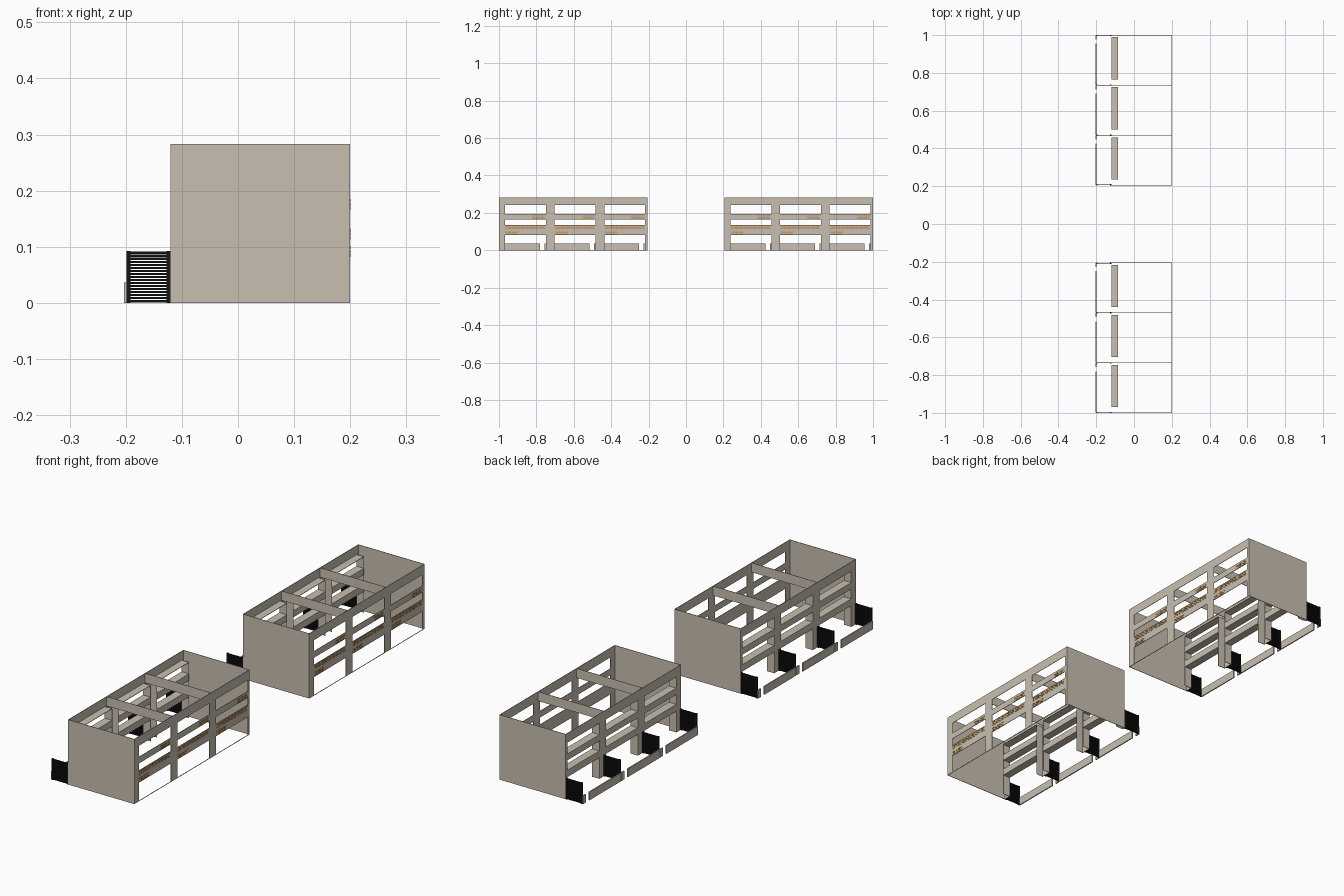
import bpy, bmesh

if "Cube" in bpy.data.objects:
    bpy.data.objects.remove(bpy.data.objects["Cube"])

def material(name, rgb):
    m = bpy.data.materials.new(name)
    m.diffuse_color = (*rgb, 1)
    m.use_nodes = True
    m.node_tree.nodes["Principled BSDF"].inputs["Base Color"].default_value = m.diffuse_color
    return m

BEIGE = material("beige wall", (0.58, 0.52, 0.44))
BLACK = material("black fence", (0.008, 0.008, 0.008))
BRICK = material("tan brick", (0.53, 0.32, 0.15))

def boxes(name, mat, spans):
    """One object from boxes given as (x0, x1, y0, y1, z0, z1)."""
    bm = bmesh.new()
    for x0, x1, y0, y1, z0, z1 in spans:
        verts = bmesh.ops.create_cube(bm, size=1)["verts"]
        for v in verts:
            v.co = (x0 if v.co.x < 0 else x1,
                    y0 if v.co.y < 0 else y1,
                    z0 if v.co.z < 0 else z1)
    mesh = bpy.data.meshes.new(name)
    bm.to_mesh(mesh)
    bm.free()
    mesh.materials.append(mat)
    obj = bpy.data.objects.new(name, mesh)
    bpy.context.collection.objects.link(obj)

UNIT, LENGTH = 0.265, 0.795
BACK, FRONT, GARDEN = -0.12, 0.2, -0.2
TOP, HEAD = 0.283, 0.242
BANDS = [(0.081, 0.134), (0.165, 0.193)]
T = 0.002        # thin sheet walls
REVEAL = 0.036   # depth of window reveals

for label, start in (("south", -1.0), ("north", 0.205)):
    end = start + LENGTH
    units = [start + UNIT * i for i in range(3)]
    openings = [(u + 0.033, u + 0.252) for u in units]

    # End walls and the high beams on the party lines
    boxes(label + "_end_walls", BEIGE,
          [(BACK, FRONT, start, start + T, 0, TOP),
           (BACK, FRONT, end - T, end, 0, TOP)])
    boxes(label + "_party_beams", BEIGE,
          [(BACK, FRONT, u - T / 2, u + T / 2, HEAD, TOP) for u in units[1:]])

    # Street and garden facades: piers and top band around the openings
    edges = [start] + [y for o in openings for y in o] + [end]
    piers = list(zip(edges[0::2], edges[1::2]))
    for part, x in (("street", FRONT - T), ("garden", BACK)):
        boxes(f"{label}_{part}_facade", BEIGE,
              [(x, x + T, a, b, 0, HEAD) for a, b in piers] +
              [(x, x + T, start, end, HEAD, TOP)])

    # Street side floor bands and ground sill
    boxes(label + "_street_bands", BEIGE,
          [(FRONT - T, FRONT, a, b, z0, z1)
           for a, b in openings for z0, z1 in BANDS + [(0, 0.002)]])

    # Garden side floor slabs, with the jambs and heads of the openings
    slabs, reveals = [], []
    for a, b in openings:
        slabs += [(BACK, BACK + REVEAL, a, b, z0, z1)
                  for z0, z1 in ((0.092, 0.122), BANDS[1])]
        reveals += [(BACK, BACK + REVEAL, a - T, a, 0, HEAD),
                    (BACK, BACK + REVEAL, b, b + T, 0, HEAD),
                    (BACK, BACK + REVEAL, a, b, HEAD, HEAD + T)]
    boxes(label + "_garden_slabs", BEIGE, slabs)
    boxes(label + "_garden_reveals", BEIGE, reveals)

    # Brick courses on the street bands, as thin plates
    bricks = []
    for a, b in openings:
        for y0, y1, z0, rows in ((a, b, 0.113, 3),
                                 (a, a + 0.075, 0.082, 3),
                                 (b - 0.075, b, 0.166, 3)):
            for r in range(rows):
                y = y0 + (0.006 if r % 2 else 0)
                while y + 0.0105 <= y1:
                    z = z0 + r * 0.0068
                    bricks.append((FRONT, FRONT + 0.0008, y, y + 0.0105, z, z + 0.0055))
                    y += 0.012
    boxes(label + "_brick_courses", BRICK, bricks)

    # Slatted garden fences on every plot line
    fence = []
    for i in range(4):
        y = min(max(start + UNIT * i, start + 0.003), end - 0.003)
        for x in (GARDEN + 0.001, BACK - 0.007):
            fence.append((x, x + 0.007, y - 0.003, y + 0.003, 0, 0.092))
        for k in range(17):
            z = 0.001 + k * 0.0054
            fence.append((GARDEN + 0.006, BACK - 0.005, y - 0.0015, y + 0.0015, z, z + 0.0038))
    boxes(label + "_garden_fences", BLACK, fence)

    # Low garden walls with a gate gap in each plot
    boxes(label + "_low_walls", BEIGE,
          [(GARDEN - 0.003, GARDEN + 0.002, u + a, u + b, 0, 0.036)
           for u in units for a, b in ((0.002, 0.22), (0.243, 0.263))])
